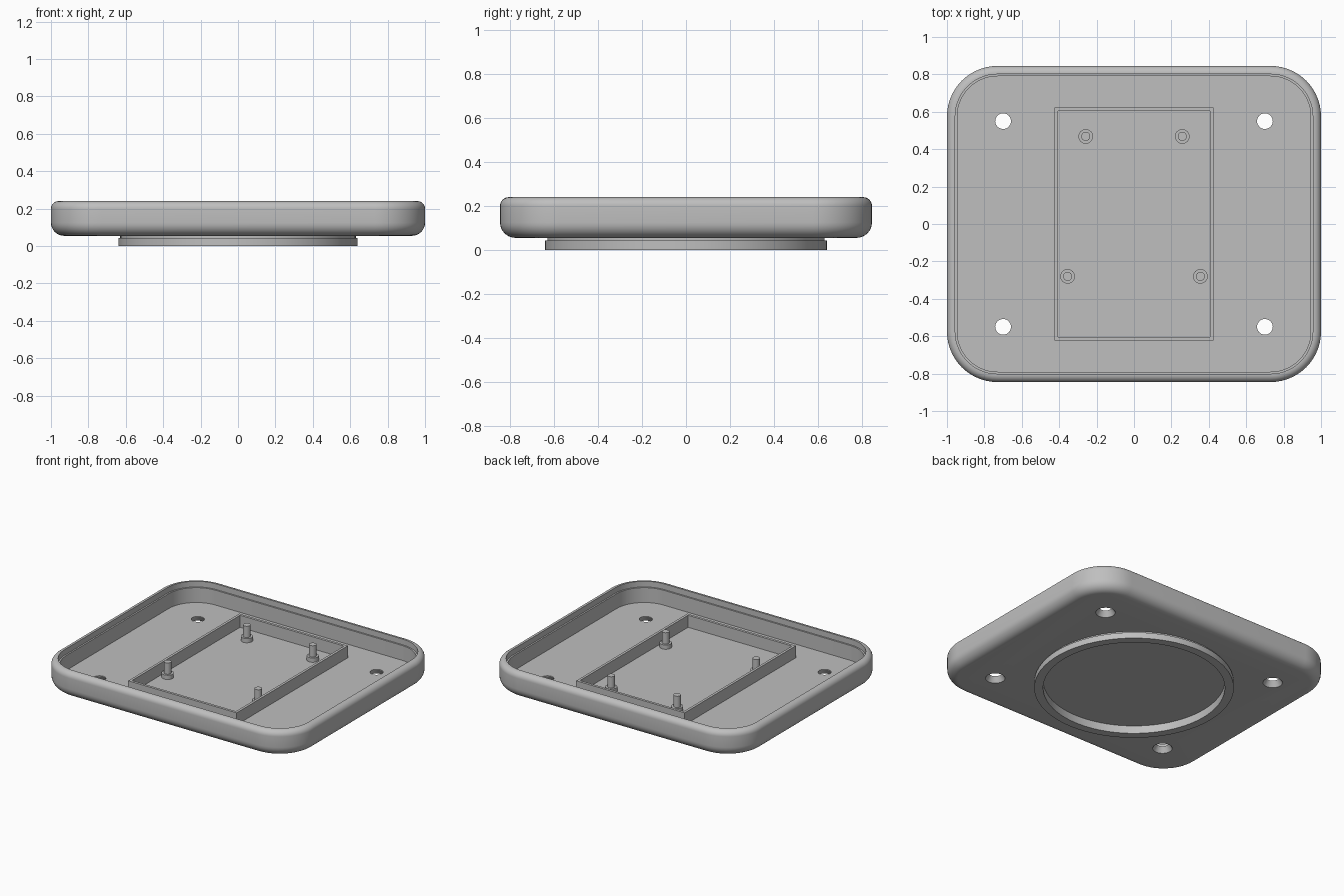
import bpy, bmesh, math

cube = bpy.data.objects.get("Cube")
if cube:
    bpy.data.objects.remove(cube, do_unlink=True)

GREY = (0.52, 0.52, 0.52, 1)
grey = bpy.data.materials.new("plain_grey")
grey.use_nodes = True
grey.diffuse_color = GREY
grey.node_tree.nodes["Principled BSDF"].inputs["Base Color"].default_value = GREY

HX, HY, CORNER = 1.0, 0.845, 0.27
BASE, FLOOR, TOP = 0.055, 0.095, 0.24


def finish(name, bm):
    bmesh.ops.recalc_face_normals(bm, faces=bm.faces)
    mesh = bpy.data.meshes.new(name)
    bm.to_mesh(mesh)
    bm.free()
    mesh.materials.append(grey)
    ob = bpy.data.objects.new(name, mesh)
    bpy.context.collection.objects.link(ob)
    return ob


def smooth(ob):
    bpy.ops.object.select_all(action="DESELECT")
    ob.select_set(True)
    bpy.context.view_layer.objects.active = ob
    bpy.ops.object.shade_smooth_by_angle(angle=math.radians(30))


def loft(name, loops, closed=False):
    """Skin point loops; cap the ends, or join last to first."""
    bm = bmesh.new()
    rows = [[bm.verts.new(p) for p in loop] for loop in loops]
    n = len(rows[0])
    pairs = list(zip(rows, rows[1:]))
    if closed:
        pairs.append((rows[-1], rows[0]))
    else:
        bm.faces.new(rows[0])
        bm.faces.new(rows[-1])
    for a, b in pairs:
        for i in range(n):
            j = (i + 1) % n
            bm.faces.new((a[i], a[j], b[j], b[i]))
    return finish(name, bm)


def circle(r, z, x=0, y=0, n=32):
    return [(x + r * math.cos(t * math.tau / n), y + r * math.sin(t * math.tau / n), z)
            for t in range(n)]


def rounded_rect(inset, z, steps=14):
    r = CORNER - inset
    pts = []
    for q, (sx, sy) in enumerate([(1, 1), (-1, 1), (-1, -1), (1, -1)]):
        for k in range(steps + 1):
            a = (q + k / steps) * math.pi / 2
            pts.append((sx * (HX - CORNER) + r * math.cos(a),
                        sy * (HY - CORNER) + r * math.sin(a), z))
    return pts


def fillet(r, z, start, steps=8):
    """Quarter round of the outer wall as (inset, z) pairs."""
    out = []
    for k in range(steps + 1):
        a = math.radians(start + 90 * k / steps)
        out.append((r - r * math.cos(a), z + r * math.sin(a)))
    return out


# Tray shell with rounded outer edges and a stepped inner lip
LOW, HIGH = 0.07, 0.04
profile = fillet(LOW, BASE + LOW, -90) + fillet(HIGH, TOP - HIGH, 0)
profile += [(0.044, TOP), (0.044, TOP - 0.04), (0.055, TOP - 0.04), (0.055, FLOOR)]
tray = loft("tray", [rounded_rect(i, z) for i, z in profile])

# Countersunk screw holes through the floor
for x in (-0.70, 0.70):
    for y in (-0.55, 0.55):
        cutter = loft("hole_cutter", [circle(r, z, x, y) for r, z in
                      ((0.063, 0.03), (0.063, BASE), (0.042, FLOOR - 0.004), (0.042, 0.13))])
        cutter.hide_render = True
        mod = tray.modifiers.new("hole", "BOOLEAN")
        mod.operation = "DIFFERENCE"
        mod.solver = "EXACT"
        mod.object = cutter
        bpy.context.view_layer.objects.active = tray
        bpy.ops.object.modifier_apply(modifier=mod.name)
        bpy.data.objects.remove(cutter, do_unlink=True)
smooth(tray)

# Round foot ring with a narrow neck under the tray
ring = [(0.63, BASE + 0.01), (0.63, 0.042), (0.64, 0.042), (0.64, 0),
        (0.583, 0), (0.583, BASE + 0.01)]
smooth(loft("foot_ring", [circle(r, z, n=96) for r, z in ring], closed=True))


# Rectangular partition frame on the floor
def rect(x, y, z):
    return [(-x, -y, z), (x, -y, z), (x, y, z), (-x, y, z)]


FX, FY, WALL, FTOP = 0.425, 0.622, 0.018, 0.18
IX, IY = FX - WALL, FY - WALL
loft("partition_frame", [rect(FX, FY, FLOOR - 0.005), rect(FX, FY, FTOP),
                         rect(IX, IY, FTOP), rect(IX, IY, FLOOR - 0.005)], closed=True)

# Stepped mounting posts
post = [(0.039, FLOOR - 0.005), (0.039, 0.125), (0.024, 0.125), (0.024, 0.205)]
for label, x, y in (("back", 0.258, 0.468), ("front", 0.355, -0.28)):
    for side, s in (("left", 1), ("right", -1)):
        smooth(loft(f"{label}_{side}_post", [circle(r, z, s * x, y) for r, z in post]))
